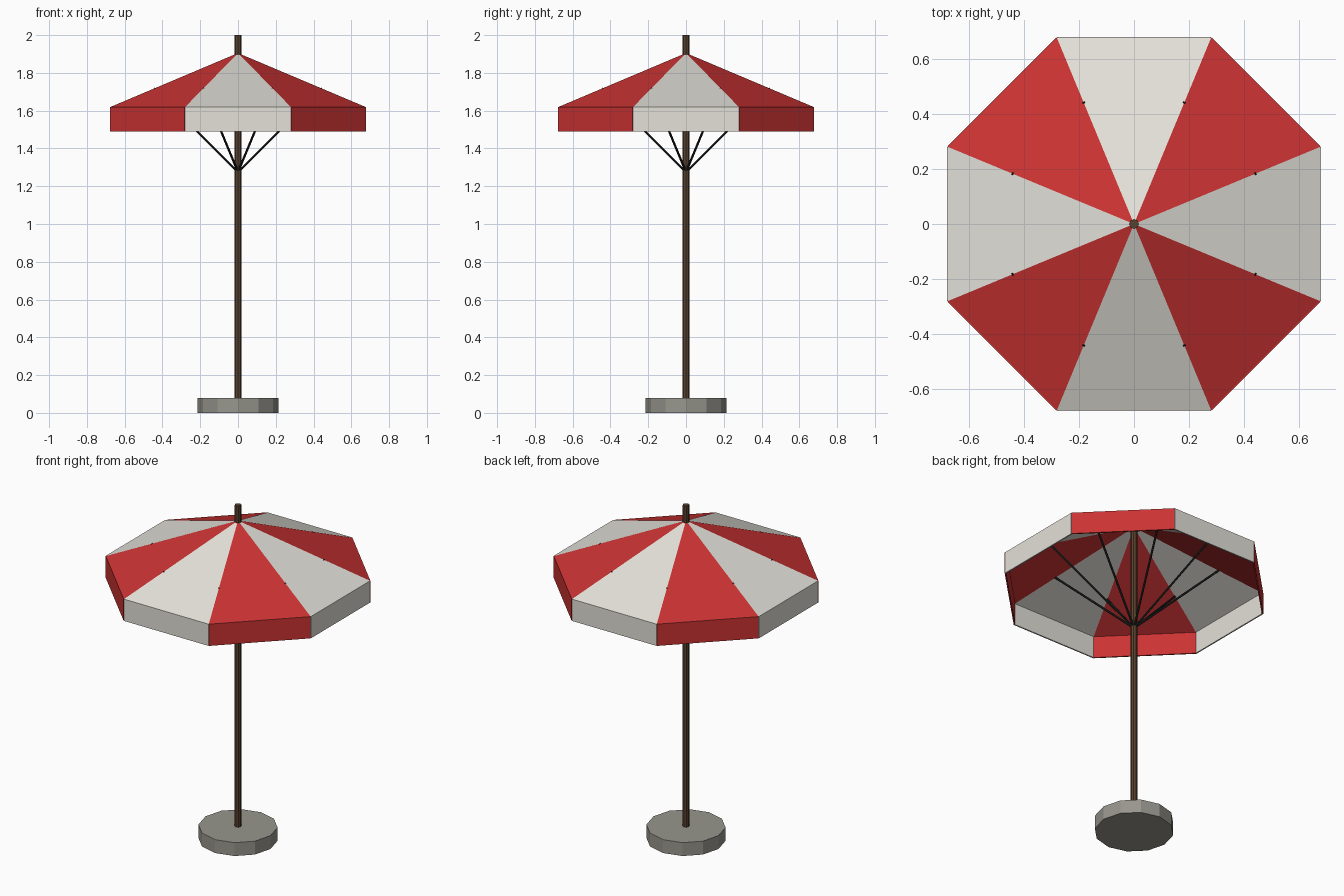
import bpy, bmesh, math
from mathutils import Vector, Matrix

if "Cube" in bpy.data.objects:
    bpy.data.objects.remove(bpy.data.objects["Cube"])


def mat(name, r, g, b):
    m = bpy.data.materials.new(name)
    m.diffuse_color = (r, g, b, 1)
    m.use_nodes = True
    m.node_tree.nodes["Principled BSDF"].inputs["Base Color"].default_value = m.diffuse_color
    return m


RED = mat("red cloth", 0.60, 0.033, 0.033)
WHITE = mat("off white cloth", 0.77, 0.75, 0.69)
WOOD = mat("brown wood", 0.10, 0.056, 0.028)
STONE = mat("grey stone", 0.31, 0.30, 0.265)
METAL = mat("dark metal", 0.015, 0.017, 0.015)


def finish(name, bm, *mats):
    me = bpy.data.meshes.new(name)
    bm.to_mesh(me)
    bm.free()
    for m in mats:
        me.materials.append(m)
    ob = bpy.data.objects.new(name, me)
    bpy.context.collection.objects.link(ob)
    return ob


def rod(bm, a, b, radius, sides):
    a, b = Vector(a), Vector(b)
    d = b - a
    rot = d.to_track_quat('Z', 'Y').to_matrix().to_4x4()
    bmesh.ops.create_cone(bm, cap_ends=True, segments=sides, radius1=radius, radius2=radius,
                          depth=d.length, matrix=Matrix.Translation((a + b) / 2) @ rot)


def polar(r, angle, z):
    return Vector((r * math.cos(angle), r * math.sin(angle), z))


RIM, RIM_Z, APEX_Z, HEM_Z = 0.73, 1.62, 1.905, 1.49
STEP = math.pi / 4
APOTHEM = RIM * math.cos(STEP / 2)
WIDTH = 2 * RIM * math.sin(STEP / 2)

# Base
bm = bmesh.new()
rod(bm, (0, 0, 0), (0, 0, 0.08), 0.215, 12)
finish("base", bm, STONE)

# Pole
bm = bmesh.new()
rod(bm, (0, 0, 0.04), (0, 0, 2.0), 0.018, 8)
finish("pole", bm, WOOD)

# Canopy: eight panels, white along the axes and red on the diagonals
bm = bmesh.new()
apex = bm.verts.new((0, 0, APEX_Z))
rim = [bm.verts.new(polar(RIM, (i - 0.5) * STEP, RIM_Z)) for i in range(8)]
for i in range(8):
    f = bm.faces.new((rim[i], rim[(i + 1) % 8], apex))
    f.material_index = i % 2
finish("canopy", bm, WHITE, RED)

# Valance: thin hanging flap under each panel edge
for i in range(8):
    bm = bmesh.new()
    m = (Matrix.Rotation(i * STEP, 4, 'Z')
         @ Matrix.Translation((APOTHEM, 0, (RIM_Z + HEM_Z) / 2))
         @ Matrix.Diagonal((0.008, WIDTH, RIM_Z - HEM_Z, 1)))
    bmesh.ops.create_cube(bm, size=1, matrix=m)
    finish(f"valance_{i + 1}", bm, RED if i % 2 else WHITE)

# Struts: from the pole up to the canopy ridges
bm = bmesh.new()
for i in range(8):
    a = (i + 0.5) * STEP
    rod(bm, (0, 0, 1.275), polar(0.48, a, 1.718), 0.006, 6)
finish("struts", bm, METAL)
